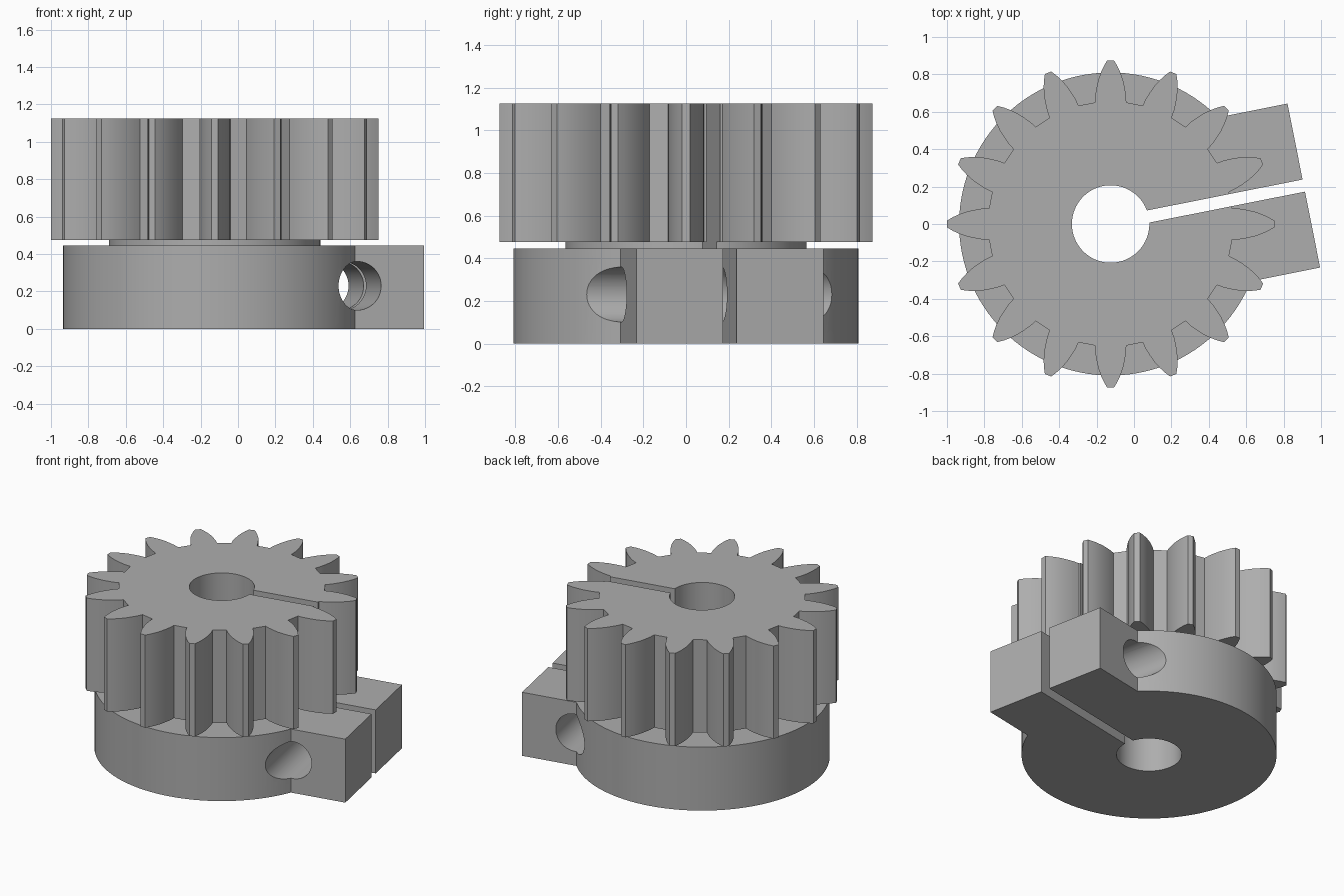
import bpy, bmesh
from math import pi, sin, cos, asin, radians
from mathutils import Matrix

if "Cube" in bpy.data.objects:
    bpy.data.objects.remove(bpy.data.objects["Cube"])

# Dimensions; every part is drawn with the clamp slot along local +x
PLACE = Matrix.Translation((-0.125, 0, 0)) @ Matrix.Rotation(radians(11.25), 4, "Z")
HUB_R, HUB_H, NECK_R = 0.81, 0.445, 0.565
GEAR_Z, GEAR_TOP, TEETH = 0.475, 1.125, 16
BORE_R, SLOT_W = 0.207, 0.066
BLOCK_X, BLOCK_Y = 1.053, 0.447
BOLT_X, BOLT_Z, BOLT_R = 0.689, 0.23, 0.13

steel = bpy.data.materials.new("steel grey")
steel.use_nodes = True
GREY = (0.42, 0.42, 0.42, 1)
steel.diffuse_color = GREY
steel.node_tree.nodes["Principled BSDF"].inputs["Base Color"].default_value = GREY


def arc(radius, start, end, count):
    step = (end - start) / count
    return [(radius * cos(start + i * step), radius * sin(start + i * step))
            for i in range(count + 1)]


def circle(radius, count=96):
    return arc(radius, 0, 2 * pi, count)[:-1]


def extrude(name, outline, z0, z1, place=PLACE):
    """Turn a flat outline into a solid standing between two heights."""
    bm = bmesh.new()
    face = bm.faces.new([bm.verts.new((x, y, z0)) for x, y in outline])
    top = bmesh.ops.extrude_face_region(bm, geom=[face])
    verts = [v for v in top["geom"] if isinstance(v, bmesh.types.BMVert)]
    bmesh.ops.translate(bm, verts=verts, vec=(0, 0, z1 - z0))
    bmesh.ops.recalc_face_normals(bm, faces=bm.faces)
    mesh = bpy.data.meshes.new(name)
    bm.to_mesh(mesh)
    bm.free()
    mesh.materials.append(steel)
    obj = bpy.data.objects.new(name, mesh)
    obj.matrix_world = place
    bpy.context.collection.objects.link(obj)
    return obj


def select(obj):
    bpy.ops.object.select_all(action="DESELECT")
    obj.select_set(True)
    bpy.context.view_layer.objects.active = obj


def cut(obj, cutter):
    select(obj)
    mod = obj.modifiers.new("cut", "BOOLEAN")
    mod.operation, mod.solver, mod.object = "DIFFERENCE", "EXACT", cutter
    bpy.ops.object.modifier_apply(modifier=mod.name)


# Hub disc with the clamp block as one outline
a = asin(BLOCK_Y / HUB_R)
hub_outline = arc(HUB_R, a, 2 * pi - a, 96) + [(BLOCK_X, -BLOCK_Y), (BLOCK_X, BLOCK_Y)]
hub = extrude("clamp_hub", hub_outline, 0, HUB_H)

# Neck between hub and gear
neck = extrude("neck", circle(NECK_R), HUB_H, GEAR_Z)

# Gear: one tooth as (distance along tooth, half width), repeated around
flank = [(0.65, 0.084), (0.69, 0.082), (0.73, 0.075), (0.77, 0.066),
         (0.81, 0.052), (0.845, 0.036), (0.875, 0.018)]
tooth = [(r, -w) for r, w in flank] + [(r, w) for r, w in reversed(flank)]
gear_outline = []
for i in range(TEETH):
    t = (i + 0.5) * 2 * pi / TEETH
    gear_outline += [(x * cos(t) - y * sin(t), x * sin(t) + y * cos(t)) for x, y in tooth]
gear = extrude("pinion_gear", gear_outline, GEAR_Z, GEAR_TOP)

# Cutters: bore, clamp slot and cross bolt hole
h = SLOT_W / 2
bore = extrude("bore_cutter", circle(BORE_R), -1, 2)
slot = extrude("slot_cutter", [(0, -h), (2, -h), (2, h), (0, h)], -1, 2)
across = PLACE @ Matrix.Translation((BOLT_X, 0, BOLT_Z)) @ Matrix.Rotation(pi / 2, 4, "X")
bolt = extrude("bolt_cutter", circle(BOLT_R, 48), -1, 1, across)
cutters = [bore, slot, bolt]
for c in cutters:
    c.hide_render = True
bpy.context.view_layer.update()

for part in (hub, neck, gear):
    cut(part, bore)
    cut(part, slot)
cut(hub, bolt)
for c in cutters:
    bpy.data.objects.remove(c)

for part in (hub, neck, gear):
    select(part)
    bpy.ops.object.shade_smooth_by_angle(angle=radians(25))
